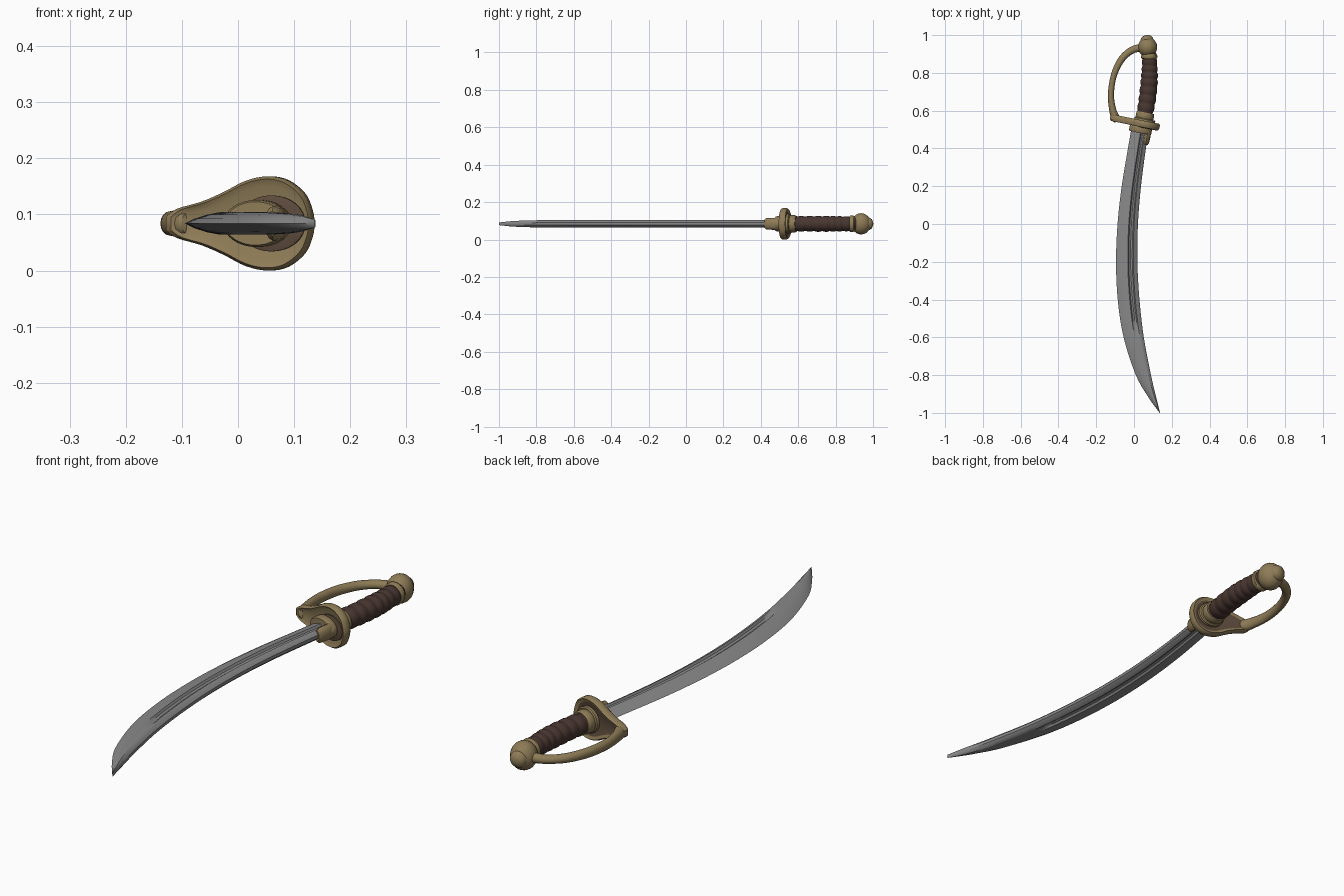
import bpy, bmesh, math
from mathutils import Vector

if "Cube" in bpy.data.objects:
    bpy.data.objects.remove(bpy.data.objects["Cube"])

MID = 0.084  # height of the sword's plane of symmetry


def material(name, rgb, rough, metal=0.0):
    m = bpy.data.materials.new(name)
    m.use_nodes = True
    m.diffuse_color = (*rgb, 1)
    b = m.node_tree.nodes["Principled BSDF"]
    b.inputs["Base Color"].default_value = (*rgb, 1)
    b.inputs["Roughness"].default_value = rough
    b.inputs["Metallic"].default_value = metal
    return m


brass = material("aged brass", (0.27, 0.2, 0.095), 0.5)
steel = material("grey steel", (0.25, 0.25, 0.255), 0.45)
leather = material("brown leather", (0.065, 0.037, 0.03), 0.7)
tarnish = material("tarnished brass", (0.11, 0.07, 0.045), 0.6)


def smooth_path(pts, steps):
    """Catmull-Rom interpolation of tuples of any length."""
    pts = [Vector(p) for p in pts]
    out = []
    for i in range(len(pts) - 1):
        a, b, c = pts[max(i - 1, 0)], pts[i], pts[i + 1]
        d = pts[min(i + 2, len(pts) - 1)]
        for k in range(steps):
            t = k / steps
            out.append(b + (c - a) * (t / 2)
                       + (a * 2 - b * 5 + c * 4 - d) * (t * t / 2)
                       + (b * 3 - a - c * 3 + d) * (t ** 3 / 2))
    return out + [pts[-1]]


def loft(name, rings, mat, angle=40):
    """Skin a list of equal-length rings and cap both ends."""
    bm = bmesh.new()
    loops = [[bm.verts.new(p) for p in r] for r in rings]
    n = len(loops[0])
    for a, b in zip(loops, loops[1:]):
        for i in range(n):
            j = (i + 1) % n
            bm.faces.new((a[i], a[j], b[j], b[i]))
    bm.faces.new(loops[0])
    bm.faces.new(loops[-1])
    bmesh.ops.remove_doubles(bm, verts=bm.verts, dist=0.0002)
    bmesh.ops.recalc_face_normals(bm, faces=bm.faces)
    me = bpy.data.meshes.new(name)
    bm.to_mesh(me)
    bm.free()
    me.materials.append(mat)
    ob = bpy.data.objects.new(name, me)
    bpy.context.collection.objects.link(ob)
    bpy.ops.object.select_all(action="DESELECT")
    ob.select_set(True)
    bpy.context.view_layer.objects.active = ob
    bpy.ops.object.shade_smooth_by_angle(angle=math.radians(angle))
    return ob


def sweep(name, pts, mat, steps=1, n=32, ripple=0, angle=40):
    """Elliptical tube along (x, y, half width, half height) points."""
    path = smooth_path(pts, steps)
    rings = []
    for i, p in enumerate(path):
        q, r = path[max(i - 1, 0)], path[min(i + 1, len(path) - 1)]
        t = (Vector(r[:2]) - Vector(q[:2])).normalized()
        s = Vector((t.y, -t.x, 0))
        k = 1 - 0.09 * abs(math.cos(math.pi * ripple * i / (len(path) - 1))) ** 4 if ripple else 1
        rings.append([Vector((p[0], p[1], MID)) + s * (p[2] * k * math.cos(a))
                      + Vector((0, 0, p[3] * k * math.sin(a)))
                      for a in (math.tau * j / n for j in range(n))])
    return loft(name, rings, mat, angle)


# Blade: y, edge x, spine x, half thickness
stations = smooth_path([
    (0.5, -0.015, 0.08, 0.02), (0.4, -0.032, 0.063, 0.02), (0.2, -0.065, 0.037, 0.02),
    (0, -0.087, 0.021, 0.02), (-0.2, -0.095, 0.018, 0.02), (-0.4, -0.086, 0.029, 0.02),
    (-0.6, -0.055, 0.052, 0.02), (-0.8, 0.01, 0.09, 0.019), (-0.92, 0.078, 0.118, 0.015),
    (-1, 0.136, 0.138, 0.007)], 8)
# Half section: position from edge to spine, height, height inside the fuller
section = [(0.15, 0.42, 0.42), (0.35, 0.78, 0.78), (0.55, 1, 1), (0.6, 1, 0.6),
           (0.68, 1, 0.45), (0.76, 1, 0.6), (0.81, 1, 1), (0.92, 0.75, 0.75), (1, 0.3, 0.3)]
rings = []
for y, xl, xr, th in stations:
    f = min(1, max(0, (y + 0.6) / 0.08))
    half = [(xl + (xr - xl) * u, th * (h + (g - h) * f)) for u, h, g in section]
    rings.append([Vector((xl, y, MID))] + [Vector((x, y, MID + h)) for x, h in half]
                 + [Vector((x, y, MID - h)) for x, h in reversed(half)])
loft("blade", rings, steel, 28)

# Teardrop guard plate, tilted to stand square to the blade
centre = Vector((0.045, 0.53, MID))
side, axis = Vector((0.98, -0.2, 0)), Vector((0.2, 0.98, 0))
profile = smooth_path([(-0.175, 0.012), (-0.155, 0.026), (-0.11, 0.039), (-0.07, 0.056),
                       (-0.03, 0.076), (0.01, 0.084), (0.045, 0.077), (0.075, 0.053),
                       (0.088, 0.024), (0.092, 0)], 4)
outline = list(profile) + [Vector((p.x, -p.y)) for p in reversed(profile[:-1])]
rings = [[centre + side * (p.x * k) + axis * d + Vector((0, 0, p.y * k)) for p in outline]
         for k, d in [(0.8, -0.012), (0.94, -0.018), (1, -0.01), (1, 0.01), (0.94, 0.018), (0.8, 0.012)]]
guard = loft("guard", rings, brass, 35)
guard.data.materials.append(tarnish)
for face in guard.data.polygons:
    if len(face.vertices) > 4 and face.normal.y > 0.5:
        face.material_index = 1


def disc(name, d0, d1, off, rw, rh, mat):
    """Elliptical collar on the guard axis with a softened rim."""
    e = (d1 - d0) * 0.2
    pts = []
    for d, k in ((d0, 0.92), (d0 + e, 1), (d1 - e, 1), (d1, 0.92)):
        p = centre + axis * d + side * off
        pts.append((p.x, p.y, rw * k, rh * k))
    return sweep(name, pts, mat)


# Collars either side of the guard
disc("guard_front_inlay", -0.02, -0.011, 0.018, 0.062, 0.05, tarnish)
disc("blade_collar", -0.05, -0.01, -0.004, 0.06, 0.042, brass)
disc("grip_seat", 0.01, 0.03, 0.008, 0.056, 0.052, brass)
disc("grip_ferrule", 0.025, 0.062, 0.004, 0.048, 0.046, brass)

# Small tongue gripping the spine of the blade
sweep("spine_tongue", [(0.061, 0.42, 0.011, 0.022), (0.063, 0.43, 0.016, 0.031),
                       (0.07, 0.465, 0.018, 0.032), (0.073, 0.5, 0.018, 0.032)], brass, n=12)

# Wrapped grip with bound ridges
sweep("grip", [(0.052, 0.56, 0.043, 0.041), (0.069, 0.65, 0.046, 0.042),
               (0.08, 0.75, 0.046, 0.043), (0.083, 0.83, 0.042, 0.041),
               (0.08, 0.91, 0.037, 0.038)], leather, steps=16, ripple=9, angle=60)

# Pommel ball with neck ring and end button
sweep("pommel_neck", [(0.081, 0.873, 0.037, 0.04), (0.081, 0.88, 0.043, 0.045),
                      (0.08, 0.893, 0.043, 0.045), (0.08, 0.9, 0.037, 0.04)], brass)
ball = []
for i in range(13):
    a = math.pi * i / 12
    r = max(math.sin(a), 0.02)
    ball.append((0.077 - 0.01 * i / 12, 0.936 - 0.052 * math.cos(a), 0.051 * r, 0.057 * r))
sweep("pommel", ball, brass)
sweep("pommel_button", [(0.069, 0.97, 0.034, 0.034), (0.068, 0.984, 0.032, 0.032),
                        (0.067, 0.994, 0.024, 0.024), (0.066, 1, 0.008, 0.008)], brass, n=24)

# Knuckle bow from pommel round to the guard
sweep("knuckle_bow", [(0.06, 0.937, 0.024, 0.026), (0.03, 0.933, 0.02, 0.02),
                      (-0.02, 0.915, 0.019, 0.017), (-0.07, 0.866, 0.018, 0.018),
                      (-0.107, 0.785, 0.016, 0.02), (-0.122, 0.69, 0.016, 0.021),
                      (-0.115, 0.615, 0.018, 0.023), (-0.1, 0.565, 0.022, 0.025),
                      (-0.088, 0.55, 0.018, 0.02)], brass, steps=6, n=16, angle=60)
